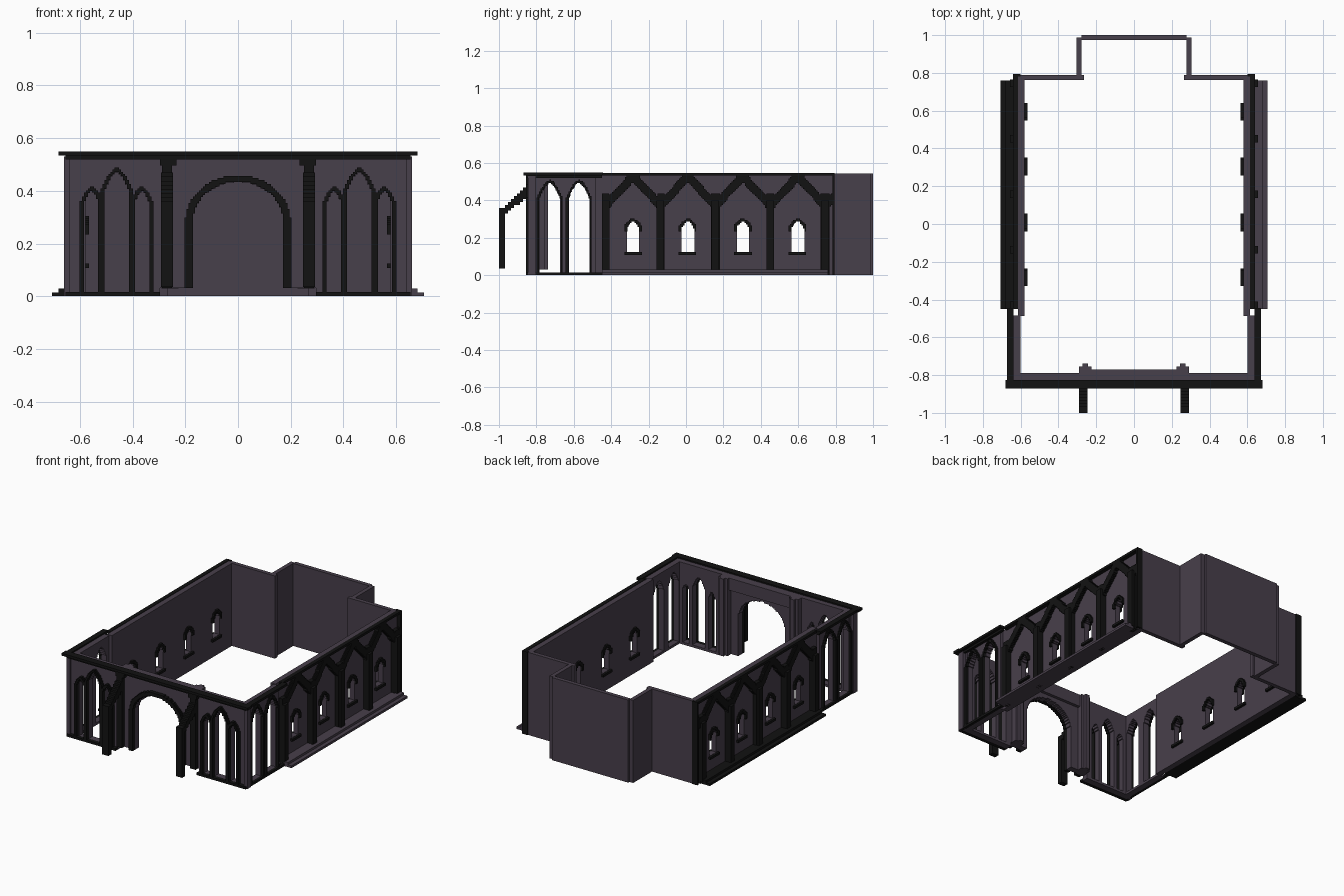
import bpy, bmesh

if "Cube" in bpy.data.objects:
    bpy.data.objects.remove(bpy.data.objects["Cube"])

V = 1 / 64  # block size of the stepped shapes


def material(name, col):
    m = bpy.data.materials.new(name)
    m.diffuse_color = (*col, 1)
    m.use_nodes = True
    m.node_tree.nodes["Principled BSDF"].inputs["Base Color"].default_value = m.diffuse_color
    return m


STONE = material("purple grey stone", (0.064, 0.050, 0.070))
DARK = material("near black trim", (0.006, 0.006, 0.006))


def finish(name, bm, mat, mirror):
    bmesh.ops.recalc_face_normals(bm, faces=bm.faces)
    me = bpy.data.meshes.new(name)
    bm.to_mesh(me)
    bm.free()
    me.materials.append(mat)
    ob = bpy.data.objects.new(name, me)
    bpy.context.collection.objects.link(ob)
    if mirror:
        ob.modifiers.new("mirror", 'MIRROR').use_mirror_merge = False
    return ob


def box(name, mat, x, y, z, mirror=False):
    bm = bmesh.new()
    bmesh.ops.create_cube(bm, size=1)
    for v in bm.verts:
        v.co = [r[0] if c < 0 else r[1] for c, r in zip(v.co, (x, y, z))]
    return finish(name, bm, mat, mirror)


def relief(name, mat, facing, u, z, d, mask, mirror=False, step=V):
    """Blocky plate: cells of the (u, z) grid where mask is true, d deep."""
    nu, nz = round((u[1] - u[0]) / step), round((z[1] - z[0]) / step)
    su, sz = (u[1] - u[0]) / nu, (z[1] - z[0]) / nz
    on = {(i, k) for i in range(nu) for k in range(nz)
          if mask(u[0] + (i + .5) * su, z[0] + (k + .5) * sz)}
    bm, verts = bmesh.new(), {}

    def vert(i, k, s):
        if (i, k, s) not in verts:
            a, h = u[0] + i * su, z[0] + k * sz
            verts[i, k, s] = bm.verts.new((a, d[s], h) if facing == 'y' else (d[s], a, h))
        return verts[i, k, s]

    for i, k in on:
        ring = [(i, k), (i + 1, k), (i + 1, k + 1), (i, k + 1)]
        for s in (0, 1):
            bm.faces.new([vert(*p, s) for p in ring])
        for n, nb in enumerate(((i, k - 1), (i + 1, k), (i, k + 1), (i - 1, k))):
            if nb not in on:
                a, b = ring[n], ring[(n + 1) % 4]
                bm.faces.new([vert(*a, 0), vert(*b, 0), vert(*b, 1), vert(*a, 1)])
    return finish(name, bm, mat, mirror)


def lancet(a, h, c, hw, z0, spring, top):
    """Inside a pointed opening centred on c?"""
    if h < z0 or h > top:
        return False
    w = hw if h < spring else hw * (1 - (h - spring) / (top - spring)) ** 0.6
    return abs(a - c) < w


def arch(x, h, hw, rise):
    if h < .28:
        return abs(x) < hw
    return (x / hw) ** 2 + ((h - .28) / rise) ** 2 < 1


# ---- front wall: round doorway and two triple windows
TRIPLE = ((.365, .026, .36, .40), (.46, .046, .40, .47), (.555, .026, .36, .40))


def front_window(x, h, grow=0):
    return any(lancet(abs(x), h, c, w + grow, .015 - grow, s, t + grow)
               for c, w, s, t in TRIPLE)


def front_wall(x, h):
    return not (arch(x, h, .172, .155) or front_window(x, h)) and not (abs(x) < .3 and h < .03)


def front_trim(x, h):
    door = arch(x, h, .2, .18) and not arch(x, h, .172, .155) and h > .03
    win = front_window(x, h, .018) and not front_window(x, h)
    flare = .235 < abs(x) < .30 and h > .495
    pilaster = .248 < abs(x) < .292 and h > .03
    sill = abs(x) > .3 and h < .012
    return door or win or flare or pilaster or sill or h > .522


F = V / 2
relief("front_wall", STONE, 'y', (-.64, .64), (0, .54), (-.83, -.79), front_wall, step=F)
relief("front_trim", DARK, 'y', (-.655, .655), (0, .535), (-.855, -.83), front_trim, step=F)
box("doorway_lintel_band", STONE, (-.26, .26), (-.79, -.77), (.46, .54))
box("inner_door_pier", STONE, (.225, .29), (-.79, -.755), (.03, .54), True)
box("inner_door_pier_rib", STONE, (.243, .272), (-.755, -.738), (.03, .54), True)

# ---- flying buttresses beside the door
relief("flying_buttress", DARK, 'x', (-1, -.855), (.035, .50), (.247, .292),
       lambda y, h: (y < -.97 and h < .36) or
       (.33 + (y + .97) * .7 < h < .345 + (y + 1) * .87), True)

# ---- side walls beside the front, with paired tall windows
PAIR = (-.728, -.572)


def pair_window(y, h, grow=0):
    return any(lancet(y, h, c, .057 + grow, .015 - grow, .41, .495 + grow) for c in PAIR)


relief("front_side_wall", STONE, 'x', (-.83, -.485), (0, .54), (.60, .637),
       lambda y, h: not pair_window(y, h), True, F)
relief("front_side_trim", DARK, 'x', (-.855, -.45), (0, .535), (.637, .655),
       lambda y, h: (pair_window(y, h, .014) and not pair_window(y, h))
       or h > .522 or h < .012, True, F)
box("corner_post", STONE, (.637, .66), (-.845, -.805), (0, .53), True)

# ---- cornice around the front
box("front_cornice", DARK, (-.68, .68), (-.87, -.825), (.533, .549))
box("side_cornice", DARK, (.637, .672), (-.825, -.445), (.533, .549), True)

# ---- long side walls with four small windows
BAY = .2935
POSTS = [-.43 + BAY * i for i in range(5)]
MIDS = [p + BAY / 2 for p in POSTS[:4]]


def small_window(y, h, grow=0):
    return any(lancet(y, h, c, .033 + grow, .125, .25 + grow, .29 + grow) for c in MIDS)


def hood(y, h):
    head = h > .235 and small_window(y, h, .014) and not small_window(y, h)
    sill = .108 < h < .125 and any(abs(y - c) < .047 for c in MIDS)
    return head or sill


relief("long_wall", STONE, 'x', (-.487, .79), (0, .545), (.58, .615),
       lambda y, h: not small_window(y, h), True, F)
relief("outer_window_hoods", DARK, 'x', (-.40, .72), (.10, .32), (.615, .63), hood, True, F)
relief("inner_window_hoods", DARK, 'x', (-.40, .72), (.10, .32), (.565, .58), hood, True, F)


# ---- dark timber frame: posts branching into pointed bays
def timber(y, h):
    near = min(abs(y - p) for p in POSTS)
    post = near < .021 and h < .44
    lower = .36 + (near - .02) * 1.08
    branch = lower < h < lower + .065
    return post or branch or h > .53 or (near > .112 and h > lower)


relief("timber_frame", DARK, 'x', (-.45, .782), (.0, .548), (.615, .641), timber, True, F)
for n, p in enumerate(POSTS):
    box(f"timber_post_{n + 1}", DARK, (.641, .657), (p - .02, p + .02), (.015, .40), True)
box("rear_corner_post", DARK, (.60, .64), (.782, .795), (0, .548), True)

# ---- stepped ground ledges, stone on the right and dark on the left
for side, s, mat in (("right", 1, STONE), ("left", -1, DARK)):
    for part, xo, z in (("low", .706, (0, .015)), ("high", .68, (.015, .03))):
        box(f"{side}_ledge_{part}", mat, sorted((s * .615, s * xo)), (-.45, .76), z)

# ---- back wall with square recess
box("back_wall", STONE, (.265, .60), (.763, .79), (0, .545), True)
box("recess_side_wall", STONE, (.278, .305), (.79, .987), (0, .545), True)
box("recess_end_wall", STONE, (-.278, .278), (.973, 1), (0, .545))
